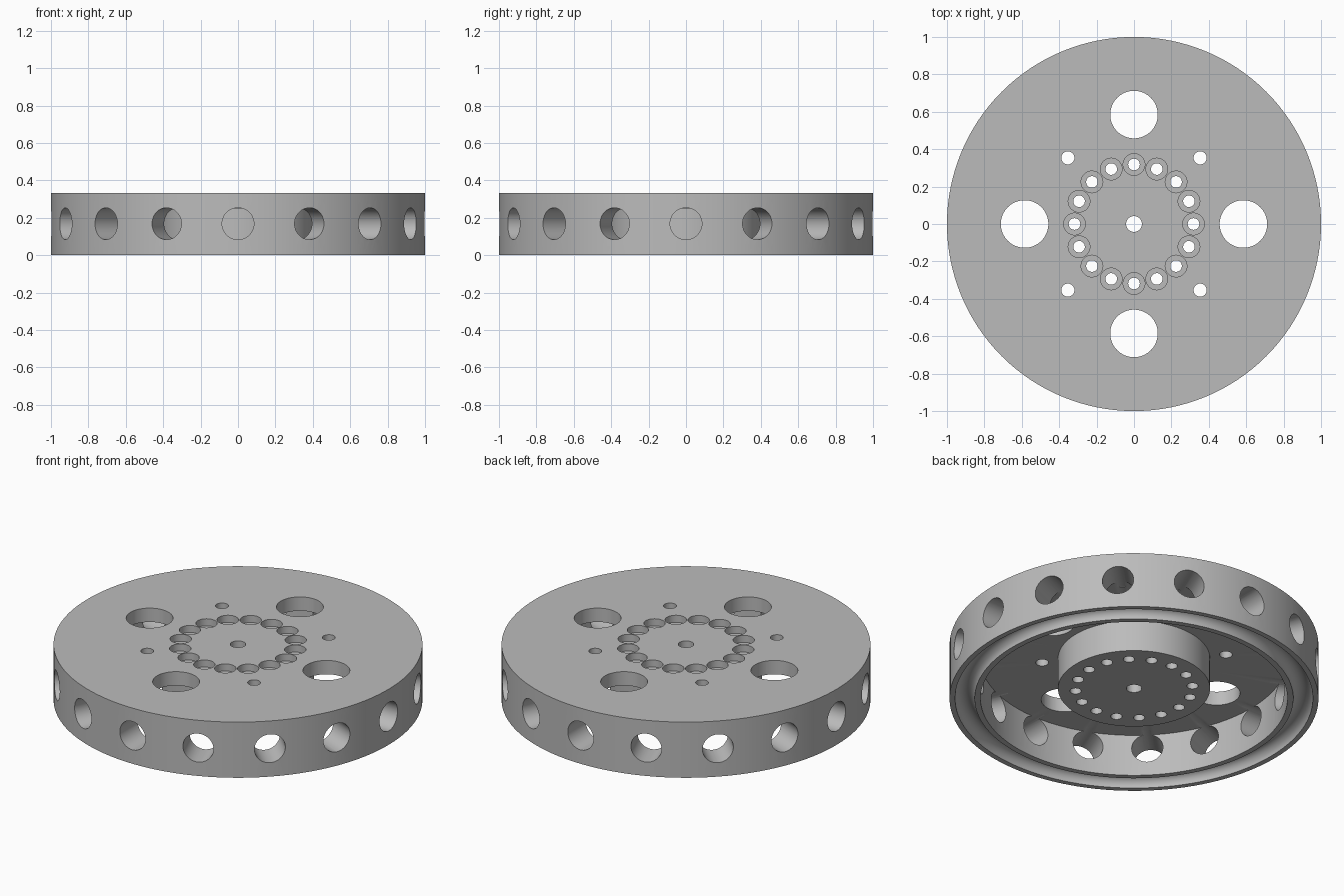
import bpy, bmesh, math
from mathutils import Matrix, Vector

if "Cube" in bpy.data.objects:
    bpy.data.objects.remove(bpy.data.objects["Cube"], do_unlink=True)

TOP = 0.333          # overall height
UNDER = 0.25         # underside of the plate
HUB_Z = 0.063        # lower face of the hub

grey = bpy.data.materials.new("machined_grey")
grey.use_nodes = True
colour = (0.5, 0.5, 0.5, 1)
grey.diffuse_color = colour
grey.node_tree.nodes["Principled BSDF"].inputs["Base Color"].default_value = colour


def make_object(name, bm):
    bmesh.ops.recalc_face_normals(bm, faces=bm.faces[:])
    mesh = bpy.data.meshes.new(name)
    bm.to_mesh(mesh)
    bm.free()
    mesh.materials.append(grey)
    obj = bpy.data.objects.new(name, mesh)
    bpy.context.collection.objects.link(obj)
    return obj


def lathe(name, profile, steps=128):
    bm = bmesh.new()
    verts = [bm.verts.new((r, 0, z)) for r, z in profile]
    edges = [bm.edges.new((v, verts[i - 1])) for i, v in enumerate(verts)]
    bmesh.ops.spin(bm, geom=verts + edges, cent=(0, 0, 0), axis=(0, 0, 1),
                   angle=math.tau, steps=steps)
    bmesh.ops.remove_doubles(bm, verts=bm.verts[:], dist=1e-5)
    return make_object(name, bm)


def ring_of_holes(bm, count, ring, radius, z, depth, start=0.0, radial=False, sides=48):
    """Cylinders spaced around the axis, standing up or pointing outwards."""
    for i in range(count):
        turn = Matrix.Rotation(start + math.tau * i / count, 4, 'Z')
        place = turn @ Matrix.Translation((ring, 0, z))
        if radial:
            place = place @ Matrix.Rotation(math.pi / 2, 4, 'Y')
        bmesh.ops.create_cone(bm, cap_ends=True, segments=sides, radius1=radius,
                              radius2=radius, depth=depth, matrix=place)


def cut(target, name, bm):
    cutter = make_object(name, bm)
    cutter.hide_render = True
    mod = target.modifiers.new(name, 'BOOLEAN')
    mod.operation = 'DIFFERENCE'
    mod.solver = 'EXACT'
    mod.object = cutter
    bpy.context.view_layer.objects.active = target
    bpy.ops.object.modifier_apply(modifier=mod.name)
    bpy.data.objects.remove(cutter, do_unlink=True)


# Wheel body: plate, rim with a round groove underneath, and a central hub
mid, half = 0.917, 0.053
groove = [(mid + half * math.cos(math.pi * i / 16), half * math.sin(math.pi * i / 16))
          for i in range(17)]
profile = [(0.042, TOP), (1, TOP), (1, 0)] + groove + [
    (0.832, 0), (0.832, UNDER), (0.412, UNDER), (0.412, HUB_Z), (0.042, HUB_Z)]
wheel = lathe("slotted_wheel", profile)

# Holes through the plate, the hub and the rim
holes = bmesh.new()
ring_of_holes(holes, 4, 0.585, 0.127, 0.2, 1, sides=64)
ring_of_holes(holes, 4, 0.5, 0.035, 0.2, 1, start=math.pi / 4, sides=32)
ring_of_holes(holes, 16, 0.318, 0.031, 0.2, 1, sides=32)
ring_of_holes(holes, 16, 0.94, 0.085, 0.168, 0.32, radial=True)
cut(wheel, "through_holes", holes)

# Counterbores in the upper face of the bolt circle
bores = bmesh.new()
ring_of_holes(bores, 16, 0.318, 0.058, TOP, 0.084)
cut(wheel, "counterbores", bores)

# Smooth curved walls, crisp machined edges
for obj in bpy.context.selected_objects:
    obj.select_set(False)
wheel.select_set(True)
bpy.context.view_layer.objects.active = wheel
bpy.ops.object.shade_smooth_by_angle(angle=math.radians(30))
